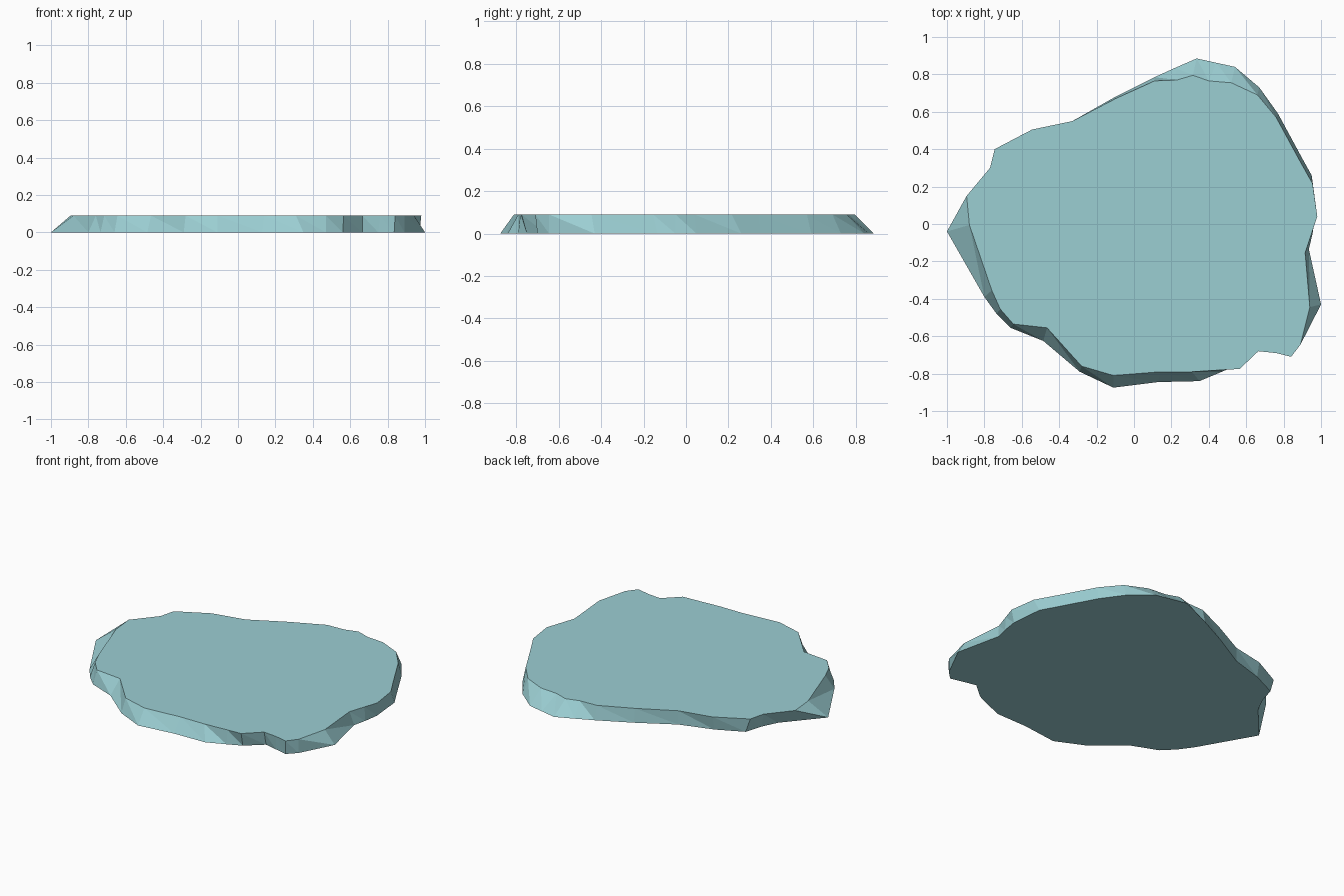
import bpy
import bmesh

HEIGHT = 0.09

# Rim of the flat upper face, counter-clockwise from +x
TOP = [
    (.98, .04), (.955, .215), (.885, .34), (.76, .57), (.66, .69), (.52, .755),
    (.40, .765), (.315, .795), (.23, .77), (.11, .765), (-.10, .67), (-.33, .55),
    (-.545, .505), (-.745, .40), (-.77, .30), (-.895, .15), (-.88, -.005),
    (-.76, -.355), (-.715, -.455), (-.645, -.535), (-.465, -.555), (-.28, -.76),
    (-.11, -.81), (.14, -.79), (.31, -.79), (.47, -.78), (.565, -.775),
    (.665, -.68), (.76, -.69), (.84, -.71), (.89, -.645), (.94, -.445),
    (.915, -.155), (.95, -.05),
]

# Matching rim of the underside
BASE = [
    (.97, .05), (.95, .26), (.90, .35), (.77, .59), (.67, .73), (.54, .84),
    (.44, .862), (.335, .885), (.22, .835), (.11, .785), (-.10, .68), (-.33, .55),
    (-.545, .485), (-.715, .405), (-.75, .29), (-.80, .19), (-1, -.04),
    (-.80, -.39), (-.735, -.48), (-.66, -.555), (-.485, -.625), (-.29, -.79),
    (-.11, -.875), (.13, -.845), (.35, -.84), (.47, -.79), (.56, -.75),
    (.665, -.66), (.75, -.68), (.835, -.70), (.89, -.645), (1, -.43),
    (.935, -.135), (.955, -.05),
]

bm = bmesh.new()
top = [bm.verts.new((x, y, HEIGHT)) for x, y in TOP]
base = [bm.verts.new((x, y, 0)) for x, y in BASE]

# Flat faces
bm.faces.new(top)
bm.faces.new(base[::-1])

# Chipped sides
n = len(top)
for i in range(n):
    j = (i + 1) % n
    bm.faces.new((top[i], base[j], top[j]))
    bm.faces.new((top[i], base[i], base[j]))
bm.normal_update()

mesh = bpy.data.meshes.new("stone_slab")
bm.to_mesh(mesh)
bm.free()

slab = bpy.data.objects.new("stone_slab", mesh)
bpy.context.collection.objects.link(slab)

# Pale teal colour
teal = bpy.data.materials.new("pale_teal")
teal.diffuse_color = (.33, .62, .65, 1)
mesh.materials.append(teal)
